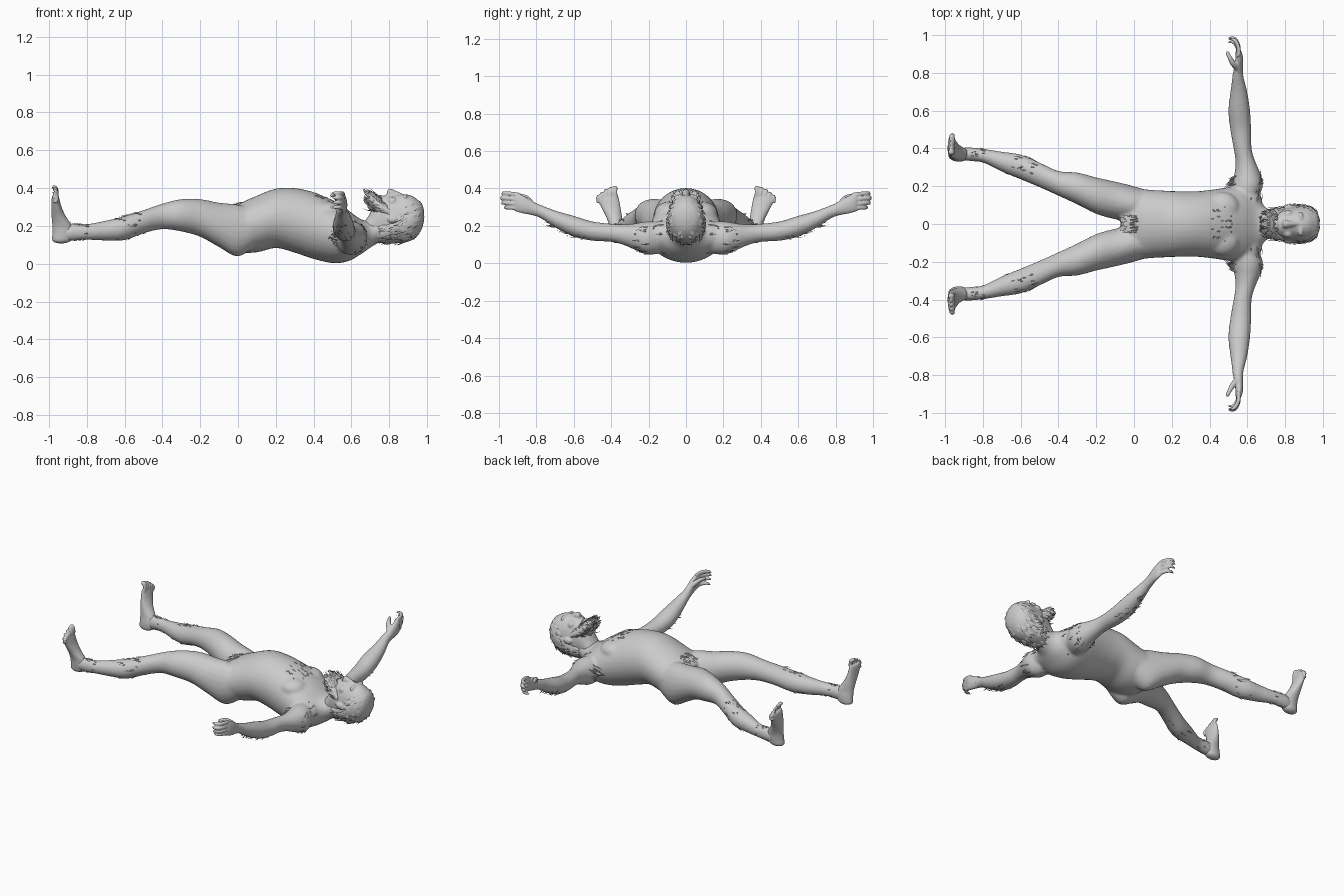
import bpy, bmesh, math, random
from mathutils import Vector

random.seed(4)
if "Cube" in bpy.data.objects:
    bpy.data.objects.remove(bpy.data.objects["Cube"])

grey = bpy.data.materials.new("plain grey")
grey.use_nodes = True
grey.diffuse_color = (0.6, 0.6, 0.6, 1)
grey.node_tree.nodes["Principled BSDF"].inputs["Base Color"].default_value = (0.6, 0.6, 0.6, 1)
X, Y, Z = Vector((1, 0, 0)), Vector((0, 1, 0)), Vector((0, 0, 1))


def spline(rows, steps):
    """Catmull-Rom interpolation of section rows."""
    out = []
    for i in range(len(rows) - 1):
        q = [rows[max(i - 1, 0)], rows[i], rows[i + 1], rows[min(i + 2, len(rows) - 1)]]
        for k in range(steps):
            t = k / steps
            out.append([0.5 * (2 * b + (c - a) * t + (2 * a - 5 * b + 4 * c - d) * t * t
                               + (3 * b - a - 3 * c + d) * t ** 3) for a, b, c, d in zip(*q)])
    return out + [list(rows[-1])]


def loft(bm, rows, u, v, side=1, n=20, steps=4):
    """Skin ellipses given as (x, y, z, radius along u, radius along v)."""
    rings = []
    for x, y, z, ru, rv in spline(rows, steps):
        ring = []
        for k in range(n):
            a = 2 * math.pi * k / n
            p = Vector((x, y, z)) + u * ru * math.cos(a) + v * rv * math.sin(a)
            ring.append(bm.verts.new((p.x, p.y * side, p.z)))
        rings.append(ring)
    for a, b in zip(rings, rings[1:]):
        for k in range(n):
            bm.faces.new((a[k], a[(k + 1) % n], b[(k + 1) % n], b[k]))
    bm.faces.new(rings[0])
    bm.faces.new(rings[-1])


def tube(bm, pts, side=1, n=10):
    """Round digit along a path of (x, y, z, radius), with a rounded end."""
    P = [Vector(p[:3]) for p in pts]
    d = (P[-1] - P[-2]).normalized()
    r = pts[-1][3]
    axis = (P[-1] - P[0]).normalized()
    u = axis.orthogonal().normalized()
    rows = [list(p) + [p[3]] for p in pts]
    for t, s in ((0.5, 0.85), (0.9, 0.4)):
        rows.append(list(P[-1] + d * r * t) + [r * s, r * s])
    loft(bm, rows, u, axis.cross(u), side, n, 3)


def ball(bm, centre, scale, side=1):
    g = bmesh.ops.create_uvsphere(bm, u_segments=16, v_segments=10, radius=1)
    for w in g["verts"]:
        p = [w.co[i] * scale[i] + centre[i] for i in range(3)]
        w.co = (p[0], p[1] * side, p[2])


def finish(bm, name, voxel=0, smooth=0):
    bmesh.ops.recalc_face_normals(bm, faces=bm.faces)
    me = bpy.data.meshes.new(name)
    bm.to_mesh(me)
    bm.free()
    ob = bpy.data.objects.new(name, me)
    bpy.context.collection.objects.link(ob)
    me.materials.append(grey)
    bpy.ops.object.select_all(action='DESELECT')
    bpy.context.view_layer.objects.active = ob
    ob.select_set(True)
    if voxel:
        m = ob.modifiers.new("fuse", 'REMESH')
        m.mode, m.voxel_size = 'VOXEL', voxel
        bpy.ops.object.modifier_apply(modifier="fuse")
        if smooth:
            m = ob.modifiers.new("soften", 'SMOOTH')
            m.factor, m.iterations = 0.5, smooth
            bpy.ops.object.modifier_apply(modifier="soften")
    bpy.ops.object.shade_smooth_by_angle(angle=math.radians(50))
    return ob


# Body: torso, arms and legs fused into one skin
bm = bmesh.new()
torso = [(-.07, .15, .10, .28), (0, .185, .06, .315), (.1, .18, .06, .36), (.2, .175, .083, .397),
         (.3, .172, .058, .4), (.4, .18, .025, .378), (.5, .195, .003, .335), (.58, .20, .012, .285),
         (.65, .15, .05, .235), (.70, .085, .085, .23), (.76, .07, .12, .25)]
loft(bm, [(x, 0, (b + t) / 2, w, (t - b) / 2) for x, w, b, t in torso], Y, Z, n=32)
arm = [(.58, .10, .14, .06, .08), (.60, .2, .135, .083, .09), (.60, .27, .142, .068, .072),
       (.59, .33, .152, .053, .056), (.575, .4, .163, .048, .049), (.565, .5, .172, .056, .052),
       (.557, .6, .198, .058, .056), (.555, .7, .237, .045, .046), (.55, .78, .278, .03, .036),
       (.552, .82, .292, .027, .038)]
leg = [(.10, .10, .19, .07, .09), (0, .105, .175, .095, .138), (-.1, .125, .205, .1, .118),
       (-.2, .15, .242, .097, .1), (-.3, .188, .256, .085, .086), (-.4, .215, .25, .066, .068),
       (-.5, .26, .222, .066, .062), (-.6, .302, .188, .066, .064), (-.7, .33, .175, .053, .053),
       (-.8, .362, .168, .037, .042), (-.88, .37, .166, .036, .045), (-.93, .37, .16, .03, .04)]
for s in (1, -1):
    loft(bm, arm, X, Z, s)
    loft(bm, leg, Y, Z, s)
    ball(bm, (.47, .085, .27), (.09, .085, .06), s)   # chest muscle
    ball(bm, (.60, .10, .15), (.08, .12, .08), s)     # shoulder girdle
body = finish(bm, "body", .009, 8)

# Feet with toes pointing up
for s, label in ((1, "left"), (-1, "right")):
    bm = bmesh.new()
    loft(bm, [(-.935, .365, .108, .02, .015), (-.932, .365, .122, .05, .032), (-.926, .367, .16, .056, .037),
              (-.93, .373, .2, .052, .037), (-.948, .385, .25, .038, .043), (-.96, .402, .3, .027, .052),
              (-.965, .417, .345, .02, .059), (-.965, .42, .365, .014, .056)], X, Y, s)
    for i in range(5):
        y, z = .375 + .023 * i, .405 - .003 * i * i
        tube(bm, [(-.965, y, .34 - .004 * i, .013), (-.958, y + .003, (z + .35) / 2, .011),
                  (-.968, y + .006, z - .004, .016 if i == 0 else .0115)], s)
    finish(bm, label + "_foot", .005, 3)

# Hands with curling fingers
for s, label in ((1, "left"), (-1, "right")):
    bm = bmesh.new()
    loft(bm, [(.551, .79, .282, .025, .033), (.553, .83, .299, .024, .04), (.557, .87, .314, .021, .048),
              (.555, .905, .325, .017, .05), (.55, .92, .328, .011, .046)], X, Z, s)
    for i in range(4):
        z, reach = .289 + .025 * i, (-.022, -.006, 0, -.008)[i]
        tube(bm, [(.555, .89, z, .0135), (.553, .94 + reach, z + .007, .012),
                  (.537, .977 + reach, z + .009, .011), (.513, .989 + reach, z + .01, .01),
                  (.497, .984 + reach, z + .01, .0085)], s)
    tube(bm, [(.55, .825, .315, .018), (.525, .85, .345, .016), (.507, .88, .36, .012),
              (.495, .905, .362, .01)], s)
    finish(bm, label + "_hand", .0045, 3)

# Head with nose, brow, cheeks, lips and ears
bm = bmesh.new()
head = [(.66, .07, .085, .21), (.70, .066, .115, .27), (.74, .073, .115, .34), (.78, .083, .112, .363),
        (.84, .09, .112, .368), (.9, .093, .122, .365), (.94, .083, .145, .347), (.97, .056, .19, .315),
        (.98, .022, .23, .28)]
loft(bm, [(x, 0, (b + t) / 2, w, (t - b) / 2) for x, w, b, t in head], Y, Z, n=28)
loft(bm, [(.875, 0, .355, .01, .012), (.84, 0, .368, .014, .016), (.80, 0, .376, .022, .022),
          (.787, 0, .37, .016, .012)], Y, Z)
ball(bm, (.755, 0, .352), (.007, .032, .014))
ball(bm, (.738, 0, .347), (.007, .028, .016))
for s in (1, -1):
    ball(bm, (.883, .032, .352), (.013, .034, .016), s)
    ball(bm, (.862, .033, .342), (.011, .017, .016), s)
    ball(bm, (.815, .048, .328), (.026, .026, .026), s)
    ball(bm, (.82, .091, .235), (.03, .012, .02), s)
finish(bm, "head", .0055, 3)

# Scalp hair and beard masses
bm = bmesh.new()
loft(bm, [(.74, 0, .165, .062, .055), (.79, 0, .18, .087, .073), (.84, 0, .2, .095, .092),
          (.9, 0, .225, .098, .108), (.94, 0, .24, .088, .1), (.97, 0, .25, .063, .07),
          (.983, 0, .255, .025, .03)], Y, Z, n=28)
scalp = finish(bm, "scalp_hair")
bm = bmesh.new()
loft(bm, [(.685, 0, .335, .03, .035), (.70, 0, .33, .055, .05), (.725, 0, .32, .074, .05),
          (.76, 0, .295, .084, .048), (.80, 0, .27, .088, .04)], Y, Z, n=28)
beard = finish(bm, "beard")


def strands(name, patches):
    """Thin tapered locks on a surface: (surface, low, high, flow, count, length, lift, width)."""
    bm = bmesh.new()
    for surf, lo, hi, flow, count, length, lift, width in patches:
        for _ in range(count):
            p = Vector(random.uniform(a, b) for a, b in zip(lo, hi))
            ok, q, nrm, _f = surf.closest_point_on_mesh(p)
            if not ok:
                continue
            f = Vector(flow)
            f = (f - nrm * f.dot(nrm) * .8).normalized()
            d = (f + nrm * lift * random.uniform(.5, 1.3)).normalized()
            w = d.cross(nrm).normalized() * width
            ln = length * random.uniform(.6, 1.2)
            mid = q + d * ln * .5
            tip = q + d * ln + f * ln * .1
            for s in (1, -1):
                pts = [q - w - nrm * .004, q + w - nrm * .004, mid + w * .8 + nrm * .003,
                       mid - w * .8 + nrm * .003, tip, q + nrm * .003]
                vs = [bm.verts.new((c.x, c.y * s, c.z)) for c in pts]
                for ids in ((0, 1, 2, 3), (3, 2, 4), (0, 5, 3), (5, 1, 2), (5, 2, 3)):
                    bm.faces.new([vs[i] for i in ids])
    return finish(bm, name)


# Locks on head and face
strands("head_locks", [
    (scalp, (.86, 0, .12), (.98, .1, .34), (-.9, .2, -.4), 60, .05, .15, .008),
    (scalp, (.74, 0, .1), (.88, .1, .25), (-1, .15, -.1), 50, .05, .2, .008)])
strands("beard_locks", [
    (beard, (.68, 0, .3), (.72, .07, .4), (-.8, .1, .7), 30, .045, .35, .008),
    (beard, (.70, 0, .33), (.80, .09, .4), (-1, .2, .5), 36, .04, .35, .008),
    (beard, (.72, .06, .22), (.81, .1, .34), (-1, .1, .2), 20, .04, .2, .007)])

# Sparse body hair on arms, armpits, chest, groin, knees and shins
strands("body_hair", [
    (body, (.50, .52, .12), (.6, .76, .2), (0, 1, -.3), 22, .04, .2, .003),
    (body, (.50, .20, .08), (.54, .26, .2), (-1, -.1, 0), 16, .06, .1, .004),
    (body, (.60, .10, .03), (.70, .27, .22), (.3, 1, 0), 24, .04, .12, .004),
    (body, (.42, 0, .35), (.56, .12, .4), (-1, -.3, 0), 16, .04, .06, .003),
    (body, (-.04, 0, .3), (.02, .05, .36), (-1, 0, .1), 18, .06, .15, .005),
    (body, (-.65, .24, .1), (-.5, .36, .3), (-1, .2, 0), 22, .045, .1, .004),
    (body, (-.88, .33, .12), (-.78, .41, .24), (-1, .2, .1), 14, .04, .12, .003)])
